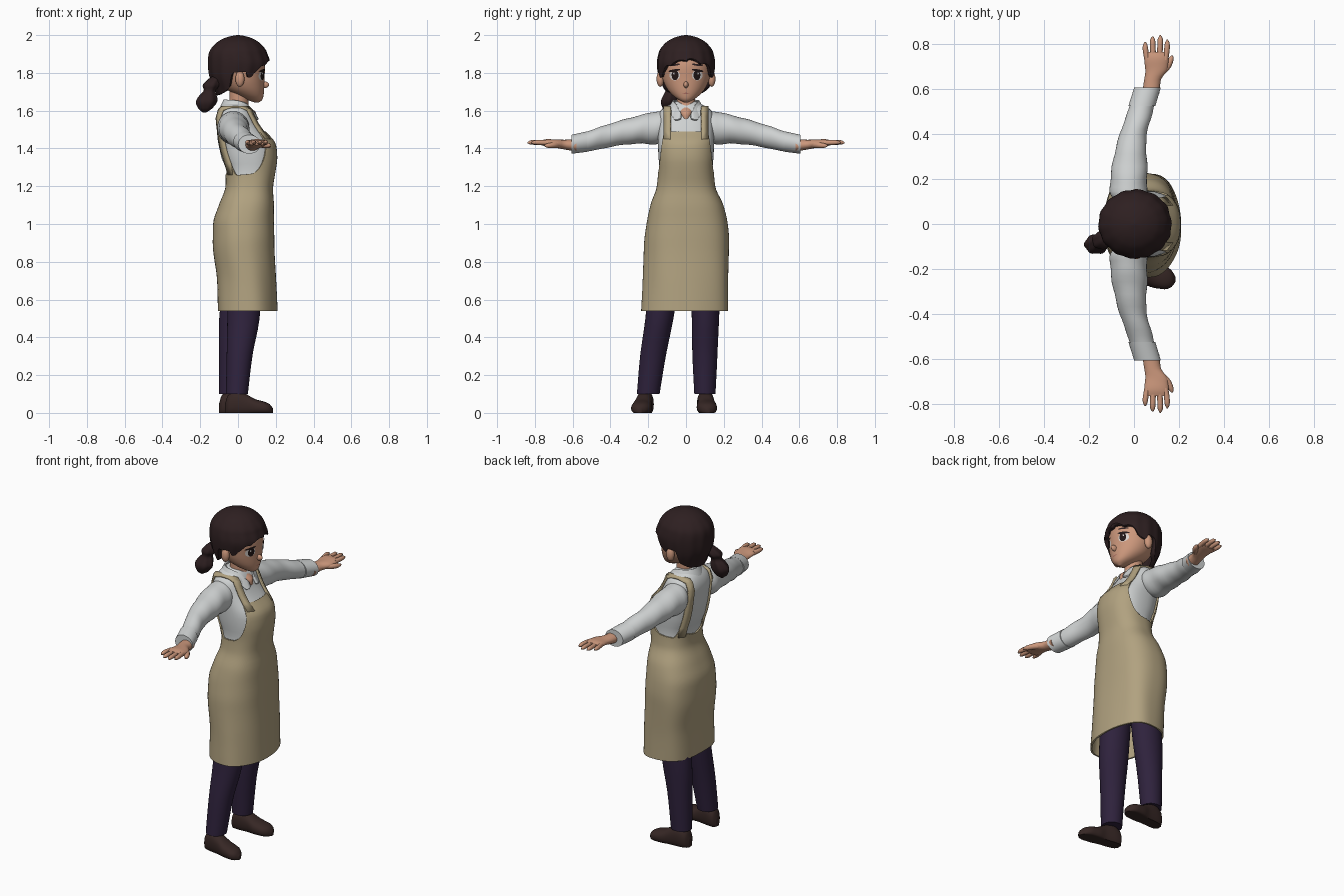
import bpy, bmesh
from math import sin, cos, pi, radians, degrees
from mathutils import Matrix, Vector

if "Cube" in bpy.data.objects:
    bpy.data.objects.remove(bpy.data.objects["Cube"])


def material(name, rgb):
    m = bpy.data.materials.new(name)
    m.diffuse_color = (*rgb, 1)
    m.use_nodes = True
    m.node_tree.nodes["Principled BSDF"].inputs["Base Color"].default_value = m.diffuse_color
    return m


HAIR = material("dark_brown_hair", (.027, .014, .015))
SKIN = material("skin", (.60, .31, .20))
SHIRT = material("light_grey_shirt", (.62, .64, .64))
APRON = material("tan_apron", (.44, .36, .215))
TROUSERS = material("dark_purple_trousers", (.028, .016, .046))
SHOE = material("dark_brown_shoe", (.037, .02, .018))
EYE = material("dark_eye", (.015, .008, .008))
WHITE = material("eye_white", (.7, .65, .62))
LIP = material("lip", (.42, .16, .12))


def curve(rows, t):
    """Smooth monotone interpolation of table rows (t, values...)."""
    t = min(max(t, rows[0][0]), rows[-1][0])
    i = 0
    while i < len(rows) - 2 and t > rows[i + 1][0]:
        i += 1
    def secant(j, k):
        return (rows[j + 1][k] - rows[j][k]) / (rows[j + 1][0] - rows[j][0])
    def slope(j, k):
        if j == 0:
            return secant(0, k)
        if j == len(rows) - 1:
            return secant(j - 1, k)
        a, b = secant(j - 1, k), secant(j, k)
        return 0 if a * b <= 0 else 2 * a * b / (a + b)
    h = rows[i + 1][0] - rows[i][0]
    u = (t - rows[i][0]) / h
    return [(2*u**3 - 3*u*u + 1) * rows[i][k] + (3*u*u - 2*u**3) * rows[i + 1][k]
            + (u**3 - 2*u*u + u) * h * slope(i, k) + (u**3 - u*u) * h * slope(i + 1, k)
            for k in range(1, len(rows[0]))]


def add(name, verts, faces, mat, mirror=False, solid=0):
    me = bpy.data.meshes.new(name)
    me.from_pydata(verts, [], faces)
    me.materials.append(mat)
    me.shade_smooth()
    me.set_sharp_from_angle(angle=radians(50))
    ob = bpy.data.objects.new(name, me)
    bpy.context.collection.objects.link(ob)
    if solid:
        s = ob.modifiers.new("thickness", 'SOLIDIFY')
        s.thickness, s.offset = solid, -1
    if mirror:
        ob.modifiers.new("mirror", 'MIRROR').use_axis = (False, True, False)
    return ob


def power(v, e):
    return (1 if v >= 0 else -1) * abs(v) ** (2 / e)


def loft(name, rows, mat, axis='z', lo=None, hi=None, arc=None, n=32, m=20, e=2,
         cap='bt', off=0, bump=None, floor=False, **kw):
    """Skin rows (t, centre a, centre b, radius a, radius b); ends may vary by angle."""
    a0, a1 = arc or (0, 360)
    cols = n + 1 if arc else n
    verts, faces = [], []
    for i in range(m + 1):
        s = (1 - cos(pi * i / m)) / 2
        for j in range(cols):
            d = a0 + (a1 - a0) * j / n
            sd = d - 360 if d > 180 else d
            low = lo(sd) if lo else rows[0][0]
            high = hi(sd) if hi else rows[-1][0]
            t = low + (high - low) * s
            a, b, ra, rb = curve(rows, t)
            k = bump(radians(d), t) if bump else 1
            p = a + (ra * k + off) * power(cos(radians(d)), e)
            q = b + (rb * k + off) * power(sin(radians(d)), e)
            if floor:
                q = max(q, 0)
            verts.append({'z': (p, q, t), 'y': (p, t, q), 'x': (t, p, q)}[axis])
    for i in range(m):
        for j in range(n):
            f = [i*cols + j, i*cols + (j+1) % cols, (i+1)*cols + (j+1) % cols, (i+1)*cols + j]
            faces.append(f)
    if 'b' in cap:
        faces.append(list(range(cols))[::-1])
    if 't' in cap:
        faces.append(list(range(m * cols, (m + 1) * cols)))
    if axis == 'y':
        faces = [f[::-1] for f in faces]
    return add(name, verts, faces, mat, **kw)


def surface_x(rows, y, z, e=2, side=1):
    a, b, ra, rb = curve(rows, z)
    return a + side * ra * max(0, 1 - abs((y - b) / rb) ** e) ** (1 / e)


def blob(name, c, r, mat, mirror=False):
    bm = bmesh.new()
    bmesh.ops.create_uvsphere(bm, u_segments=20, v_segments=12, radius=1,
                              matrix=Matrix.Translation(c) @ Matrix.Diagonal((*r, 1)))
    bm.verts.ensure_lookup_table()
    v = [tuple(x.co) for x in bm.verts]
    f = [[x.index for x in p.verts] for p in bm.faces]
    bm.free()
    add(name, v, f, mat, mirror)


# torso, apron and shirt share one body profile
BODY = [(.54, .05, -.005, .15, .222), (.7, .045, 0, .148, .218), (.9, .03, .005, .155, .217),
        (1.0, .03, .007, .153, .207), (1.1, .045, .005, .138, .185), (1.2, .06, 0, .118, .147),
        (1.28, .065, 0, .126, .14), (1.36, .055, 0, .145, .146), (1.42, .045, 0, .148, .148),
        (1.5, .01, 0, .122, .148), (1.56, -.012, 0, .105, .148), (1.6, -.015, 0, .09, .135),
        (1.63, -.015, 0, .07, .09), (1.65, -.01, 0, .05, .05)]
loft("shirt_body", BODY, SHIRT, lo=lambda d: 1.1, n=48, m=30, e=2.4)
TOP = [(0, 1.49), (44, 1.49), (52, 1.42), (62, 1.345), (75, 1.29), (90, 1.265), (120, 1.26),
       (138, 1.31), (150, 1.28), (180, 1.255)]
loft("apron", BODY, APRON, hi=lambda d: curve(TOP, abs(d))[0], n=96, m=44, e=2.4, cap='',
     off=.008, solid=.01,
     bump=lambda a, z: 1 + .016 * max(0, min(1, (1.2 - z) * 2)) * sin(5 * a + 4 * z))

# apron straps over the shoulders
path = [(z, 1) for z in (1.45, 1.49, 1.53, 1.57, 1.6)] + \
       [(1.618, 1), (1.618, -1)] + [(z, -1) for z in (1.6, 1.56, 1.5, 1.44, 1.38, 1.32, 1.26)]
sv = []
for z, side in path:
    for y in (.084, .118):
        sv.append((surface_x(BODY, y, z, 2.4, side) + side * .014, y, z + (.008 if z > 1.59 else 0)))
add("apron_straps", sv, [(2*i, 2*i + 1, 2*i + 3, 2*i + 2) for i in range(len(path) - 1)],
    APRON, True, .012)

# neck and collar
loft("neck", [(1.545, .045, 0, .05, .02), (1.59, .035, 0, .06, .042), (1.63, .005, 0, .05, .048),
              (1.73, .005, 0, .05, .05)], SKIN)
COLLAR = [(1.54, .005, 0, .118, .125), (1.61, -.008, 0, .09, .096), (1.66, -.012, 0, .064, .066)]
loft("collar", COLLAR, SHIRT, arc=(14, 346), n=40, m=8, cap='', solid=.01,
     lo=lambda d: curve([(14, 1.56), (28, 1.55), (45, 1.58), (80, 1.6), (180, 1.6)], abs(d))[0],
     hi=lambda d: curve([(14, 1.585), (40, 1.635), (90, 1.655), (180, 1.66)], abs(d))[0])

# arms
loft("sleeves", [(.09, -.02, 1.52, .06, .07), (.15, -.025, 1.51, .083, .087),
                 (.25, -.02, 1.5, .079, .074), (.38, -.008, 1.475, .062, .063),
                 (.48, .022, 1.448, .056, .057), (.55, .042, 1.432, .054, .05),
                 (.59, .054, 1.424, .052, .046)], SHIRT, 'y', mirror=True, m=28,
     bump=lambda a, y: 1 + .025 * sin(55 * y + 2 * sin(a)))
loft("cuffs", [(.525, .035, 1.436, .06, .054), (.607, .06, 1.422, .059, .05)], SHIRT, 'y',
     m=4, mirror=True)
loft("palms", [(.58, .075, 1.416, .038, .032), (.64, .082, 1.42, .037, .026),
               (.69, .1, 1.425, .05, .022), (.74, .1, 1.43, .054, .019),
               (.765, .1, 1.43, .05, .013)], SKIN, 'y', mirror=True)
for i, (x0, x1, y1) in enumerate([(.059, .05, .81), (.086, .083, .835), (.113, .117, .84),
                                  (.14, .148, .82)]):
    loft(f"finger_{i + 1}", [(.73, x0, 1.43, .013, .014), (y1 - .02, x1, 1.432, .012, .012),
                             (y1, x1, 1.43, .003, .003)], SKIN, 'y', n=12, m=8, mirror=True)
loft("thumbs", [(.65, .1, 1.42, .012, .012), (.69, .138, 1.418, .021, .016),
                (.73, .162, 1.415, .014, .013), (.75, .17, 1.415, .004, .004)],
     SKIN, 'y', n=12, m=10, mirror=True)

# legs: each stands at its own place
loft("right_trouser_leg", [(.1, -.006, -.2, .058, .06), (.3, .008, -.175, .068, .068),
                           (.52, .03, -.138, .086, .075), (.9, .04, -.1, .09, .09)], TROUSERS)
loft("left_trouser_leg", [(.1, -.04, .1, .06, .056), (.3, -.03, .1, .07, .066),
                          (.52, -.01, .103, .088, .073), (.9, .03, .1, .09, .09)], TROUSERS)
SOLE = [(0, .016, .05), (.015, .038, .095), (.06, .045, .118), (.11, .045, .1), (.16, .053, .072),
        (.205, .052, .06), (.235, .037, .047), (.252, .012, .025)]
for name, ox, oy, turn in (("right_shoe", -.068, -.208, -.15), ("left_shoe", -.1, .1, .06)):
    loft(name, [(ox + d, oy + turn * d, h * .42, w, h * .58) for d, w, h in SOLE], SHOE, 'x',
         n=32, m=24, e=2.3, floor=True)

# head
FACE = [(1.642, .1, 0, .008, .008), (1.655, .09, 0, .036, .034), (1.68, .065, 0, .07, .069),
        (1.72, .035, 0, .104, .103), (1.77, .02, 0, .12, .124), (1.84, .01, 0, .132, .136),
        (1.9, .005, 0, .12, .12), (1.96, 0, 0, .05, .05)]
loft("head", FACE, SKIN, n=48, m=32)
blob("nose", (.138, 0, 1.737), (.027, .013, .018), SKIN)
blob("ears", (.01, .136, 1.768), (.024, .02, .042), SKIN, True)


def decal(name, y, z, w, h, mat, off, tilt=0, mirror=True):
    """Thin oval plate laid on the face."""
    pts = [(0, 0)] + [(r * w * cos(k * pi / 10), r * h * sin(k * pi / 10))
                      for r in (.5, 1) for k in range(20)]
    v = [(surface_x(FACE, y + p, z + q + tilt * p) + off, y + p, z + q + tilt * p) for p, q in pts]
    f = [(0, 1 + k, 1 + (k + 1) % 20) for k in range(20)]
    f += [(1 + k, 21 + k, 21 + (k + 1) % 20, 1 + (k + 1) % 20) for k in range(20)]
    add(name, v, f, mat, mirror)


decal("eye_whites", .06, 1.787, .028, .027, WHITE, .002)
decal("irises", .058, 1.788, .018, .027, EYE, .0035)
decal("eye_glints", .064, 1.797, .004, .005, WHITE, .005)
decal("upper_lashes", .062, 1.813, .032, .006, EYE, .0045, -.15)
decal("eyebrows", .06, 1.842, .03, .005, HAIR, .003, -.15)
decal("mouth", 0, 1.692, .018, .003, LIP, .002, 0, False)

# hair cap with a ragged fringe, and a low ponytail
CAP = [(1.66, -.01, 0, .095, .1), (1.72, 0, 0, .125, .13), (1.78, 0, 0, .15, .146),
       (1.85, .006, 0, .164, .153), (1.91, 0, 0, .152, .143), (1.96, 0, 0, .113, .107),
       (1.985, 0, 0, .07, .066), (1.996, 0, 0, .032, .03), (2.0, 0, 0, .005, .005)]
EDGE = [(0, 1.868), (20, 1.85), (45, 1.828), (58, 1.79), (72, 1.775), (80, 1.805), (100, 1.8),
        (112, 1.72), (140, 1.69), (180, 1.68)]
loft("hair_cap", CAP, HAIR, n=120, m=36, cap='t', solid=.025,
     lo=lambda d: curve(EDGE, abs(d - 4 if abs(d) < 90 else d))[0]
     + (.016 * abs(sin(radians(d * 5.5))) if abs(d) < 60 else 0),
     bump=lambda a, z: 1 + .012 * sin(14 * a) * min(1, (2 - z) * 8))
loft("ponytail", [(1.59, -.178, -.092, .008, .008), (1.61, -.174, -.092, .034, .03),
                  (1.65, -.166, -.09, .054, .044), (1.685, -.157, -.083, .042, .036),
                  (1.705, -.15, -.08, .03, .028), (1.735, -.142, -.072, .044, .04),
                  (1.765, -.125, -.062, .036, .034), (1.79, -.11, -.05, .01, .01)],
     HAIR, n=36, m=30, bump=lambda a, z: 1 + .05 * sin(6 * a + 20 * z))
